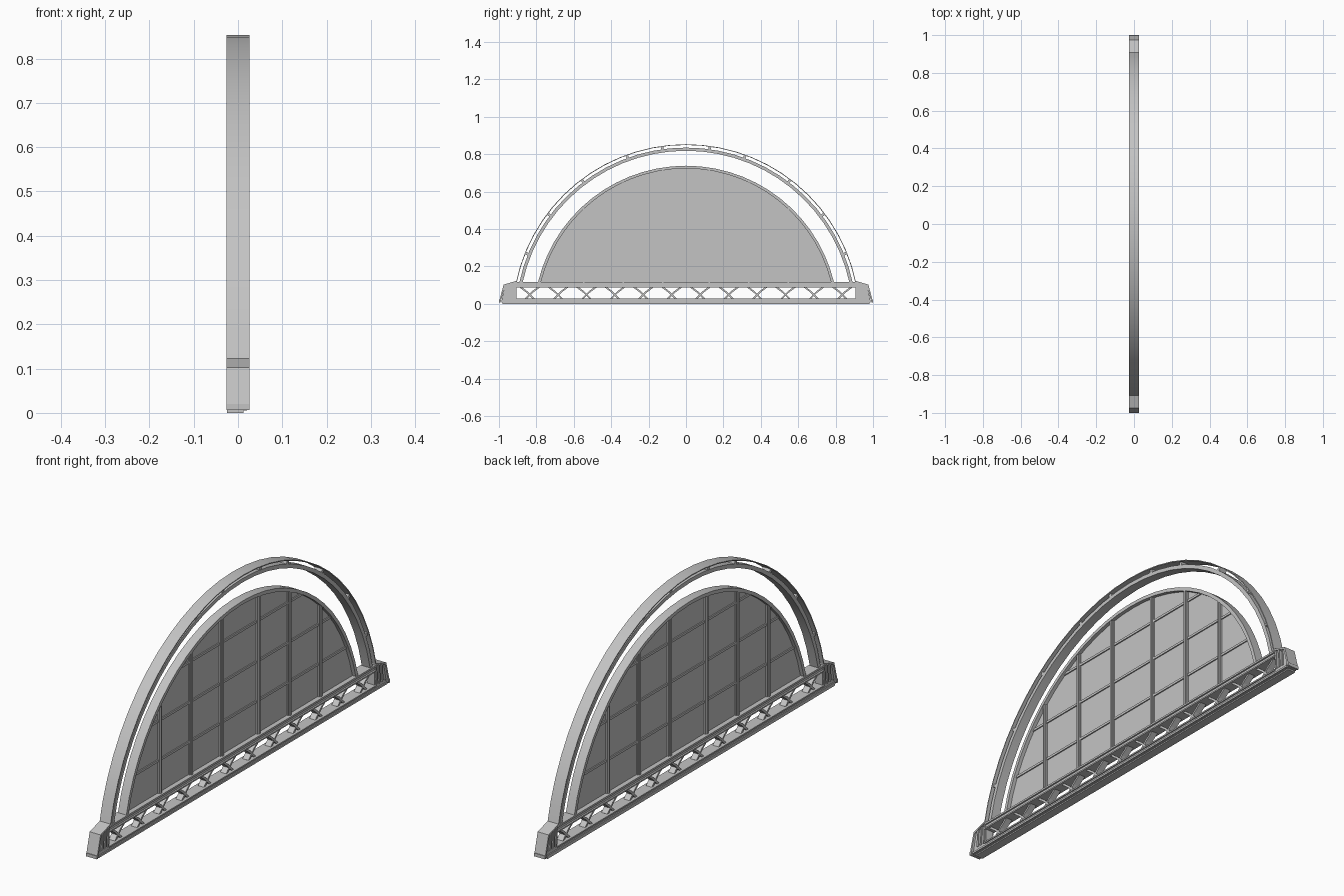
import bpy, bmesh, math

if "Cube" in bpy.data.objects:
    bpy.data.objects.remove(bpy.data.objects["Cube"], do_unlink=True)

grey = bpy.data.materials.new("painted_grey")
grey.use_nodes = True
COLOUR = (0.55, 0.55, 0.55, 1)
grey.diffuse_color = COLOUR
grey.node_tree.nodes["Principled BSDF"].inputs["Base Color"].default_value = COLOUR

CENTRE = -0.076   # height of the common centre of all arcs
SILL = 0.113      # height where the arcs spring from the beam
WIDE = 0.026      # half depth of the whole frame


def extrude(name, outlines, half, back=None):
    """Extrude (y, z) outlines along x into one object."""
    bm = bmesh.new()
    x0 = -half if back is None else back
    for pts in outlines:
        face = bm.faces.new([bm.verts.new((x0, y, z)) for y, z in pts])
        out = bmesh.ops.extrude_face_region(bm, geom=[face])
        verts = [v for v in out["geom"] if isinstance(v, bmesh.types.BMVert)]
        bmesh.ops.translate(bm, verts=verts, vec=(half - x0, 0, 0))
    bmesh.ops.recalc_face_normals(bm, faces=bm.faces)
    mesh = bpy.data.meshes.new(name)
    bm.to_mesh(mesh)
    bm.free()
    mesh.materials.append(grey)
    obj = bpy.data.objects.new(name, mesh)
    bpy.context.collection.objects.link(obj)
    bpy.ops.object.select_all(action="DESELECT")
    obj.select_set(True)
    bpy.context.view_layer.objects.active = obj
    bpy.ops.object.shade_smooth_by_angle(angle=math.radians(30))
    return obj


def rect(y0, y1, z0, z1):
    return [(y0, z0), (y1, z0), (y1, z1), (y0, z1)]


def arc(r, steps=28):
    start = math.asin((SILL - CENTRE) / r)
    angles = [start + (math.pi - 2 * start) * i / steps for i in range(steps + 1)]
    return [(r * math.cos(a), CENTRE + r * math.sin(a)) for a in angles]


def ring(r_out, r_in):
    return arc(r_out) + arc(r_in)[::-1]


def bar(p, q, w):
    """Flat bar outline of width w between two points."""
    dy, dz = q[0] - p[0], q[1] - p[1]
    k = w / 2 / math.hypot(dy, dz)
    ny, nz = -dz * k, dy * k
    return [(p[0] + ny, p[1] + nz), (q[0] + ny, q[1] + nz),
            (q[0] - ny, q[1] - nz), (p[0] - ny, p[1] - nz)]


def mirrored(outline):
    return [outline, [(-y, z) for y, z in outline]]


# Outer arch: thin band, inner rib and the spacers joining them
extrude("arch_band", [ring(0.929, 0.925)], WIDE)
extrude("arch_inner_rib", [ring(0.911, 0.894)], 0.02)
spacers = []
for deg in (22, 37, 53, 70, 82):
    c, s = math.cos(math.radians(deg)), math.sin(math.radians(deg))
    ends = [(r * c, CENTRE + r * s) for r in (0.907, 0.927)]
    spacers += mirrored(bar(*ends, 0.014))
extrude("arch_spacers", spacers, 0.018)

# Fan window: rim, pane and glazing bars
R_RIM = 0.802
extrude("window_rim", [ring(0.814, R_RIM - 0.003)], 0.02)
extrude("window_pane", [arc(R_RIM)], 0.004)
mullions, edges = [], []
for y in (0.125, 0.336, 0.547):
    top = CENTRE + math.sqrt(R_RIM ** 2 - y ** 2)
    mullions += mirrored(rect(y - 0.009, y + 0.009, SILL, top))
    edges += mirrored(rect(y - 0.004, y + 0.004, SILL, top))
extrude("window_mullions", mullions, 0.011)
extrude("mullion_ridges", edges, 0.017)
rails = []
for z in (0.257, 0.428, 0.602):
    half = math.sqrt(R_RIM ** 2 - (z - CENTRE) ** 2)
    rails.append(rect(-half, half, z - 0.005, z + 0.005))
extrude("window_rails", rails, 0.009)

# Upper beam with projecting flanges
extrude("upper_beam", [rect(-0.91, 0.91, 0.09, 0.115)], 0.018)
extrude("upper_beam_flanges", [rect(-0.91, 0.91, 0.108, 0.116),
                               rect(-0.91, 0.91, 0.088, 0.094)], 0.025)

# Lower beam with flanges and a foot strip
extrude("lower_beam", [rect(-0.98, 0.98, 0.005, 0.028)], 0.02)
extrude("lower_beam_flanges", [rect(-0.985, 0.985, 0.006, 0.014),
                               rect(-0.91, 0.91, 0.023, 0.029)], 0.025)
extrude("foot_strip", [rect(-0.98, 0.98, 0, 0.006)], 0.012, -0.025)

# Truss of crossed struts between the beams
struts = []
for i in range(12):
    y = (i - 5.5) * 0.152
    for s in (-1, 1):
        struts.append(bar((y - s * 0.022, 0.026), (y + s * 0.018, 0.066), 0.009))
        struts.append(bar((y + s * 0.015, 0.063), (y + s * 0.052, 0.091), 0.009))
extrude("truss_struts", struts, 0.014)

# End blocks: core, upright ribs and the sloped outer skin
core = [(0.905, 0.006), (0.988, 0.006), (0.968, 0.098), (0.905, 0.118)]
extrude("end_block_cores", mirrored(core), 0.018)
ribs = []
for y, top in ((0.912, 0.117), (0.932, 0.111), (0.952, 0.104)):
    ribs += mirrored(bar((y + 0.004, 0.028), (y, top), 0.008))
extrude("end_block_ribs", ribs, 0.023)
skin = [(0.903, 0.124), (0.975, 0.102), (0.997, 0.02), (1.0, 0.02), (1.0, 0.006),
        (0.992, 0.006), (0.968, 0.096), (0.903, 0.117)]
extrude("end_block_skins", mirrored(skin), WIDE)
